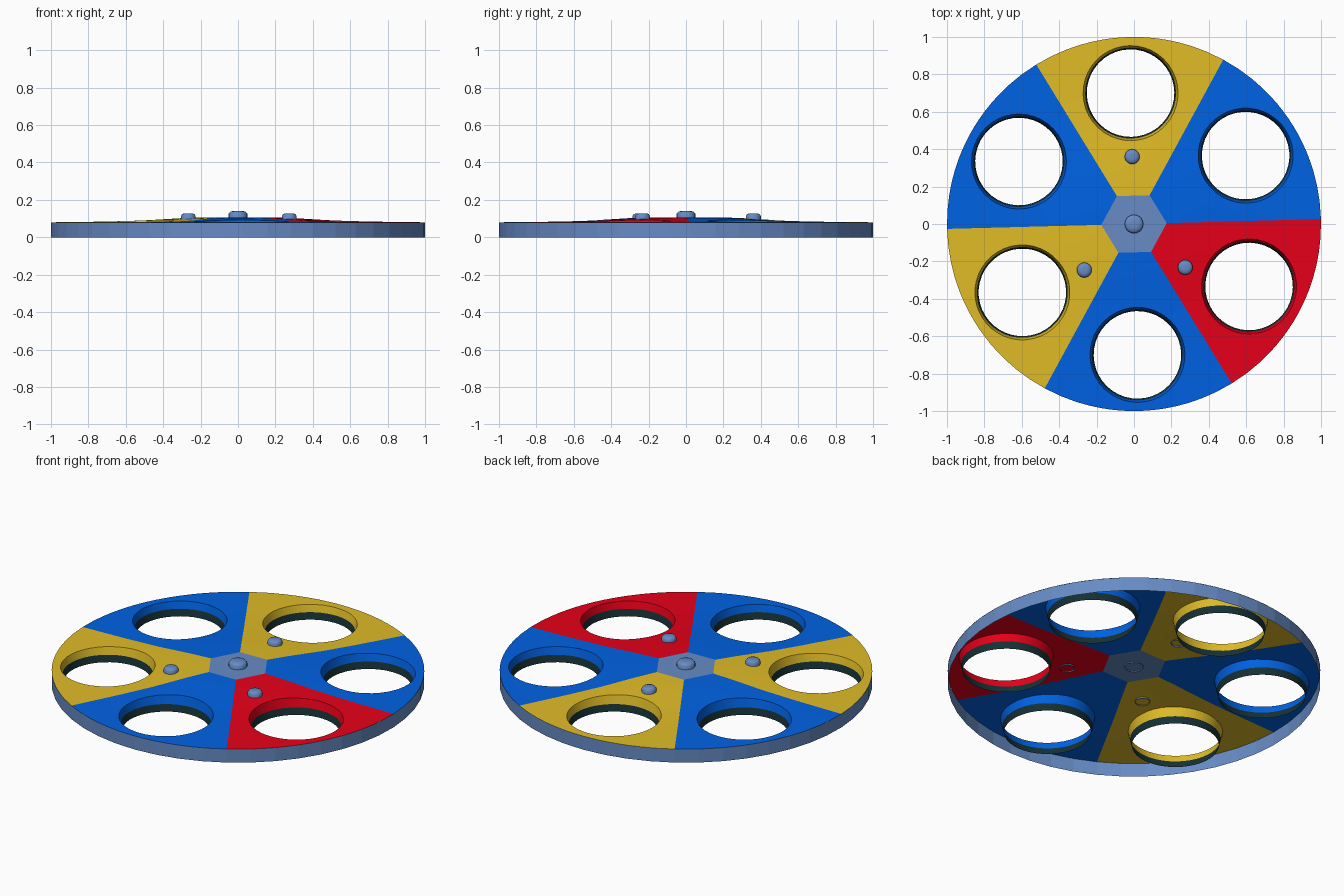
import bpy, bmesh, math
from math import cos, sin, radians, pi
from mathutils import Matrix, Vector

if "Cube" in bpy.data.objects:
    bpy.data.objects.remove(bpy.data.objects["Cube"])


def material(name, rgb):
    m = bpy.data.materials.new(name)
    m.diffuse_color = (*rgb, 1)
    m.use_nodes = True
    m.node_tree.nodes["Principled BSDF"].inputs["Base Color"].default_value = m.diffuse_color
    return m


STEEL = material("steel_blue", (0.135, 0.26, 0.56))
YELLOW = material("mustard_yellow", (0.75, 0.50, 0.02))
BLUE = material("bright_blue", (0.0, 0.122, 0.77))
RED = material("red", (0.80, 0.0, 0.01))
DARK = material("dark_slate", (0.008, 0.03, 0.035))

HUB = 0.175          # hub hexagon corner radius
HOLE = 0.70          # distance of hole centre from the hub
TURN = 1.5           # slight turn of the whole disc in degrees
DOME = [(HUB, 0.107), (0.3, 0.1025), (0.5, 0.09), (0.7, 0.084), (1.0, 0.08)]


def dome(r):
    """Height of the domed top at radius r."""
    if r <= HUB:
        return DOME[0][1]
    for (r0, z0), (r1, z1) in zip(DOME, DOME[1:]):
        if r <= r1:
            return z0 + (z1 - z0) * (r - r0) / (r1 - r0)
    return DOME[-1][1]


def finish(name, bm, mats, angle=30):
    mesh = bpy.data.meshes.new(name)
    bm.to_mesh(mesh)
    bm.free()
    for m in mats:
        mesh.materials.append(m)
    ob = bpy.data.objects.new(name, mesh)
    bpy.context.collection.objects.link(ob)
    bpy.ops.object.select_all(action='DESELECT')
    ob.select_set(True)
    bpy.context.view_layer.objects.active = ob
    bpy.ops.object.shade_smooth_by_angle(angle=radians(angle))
    return ob


def bridge(bm, a, b, mat=0):
    n = len(a)
    for i in range(n):
        j = (i + 1) % n
        bm.faces.new((a[i], a[j], b[j], b[i])).material_index = mat


def ring(bm, r, z, n, cx=0, cy=0, turn=0):
    return [bm.verts.new((cx + r * cos(2 * pi * i / n + turn),
                          cy + r * sin(2 * pi * i / n + turn), z)) for i in range(n)]


def sector_outline(n):
    """Points on the wedge border, one along each ray from the hole centre."""
    pts = []
    for i in range(n):
        dx, dy = cos(2 * pi * i / n), sin(2 * pi * i / n)
        t = [-HOLE * dx + math.sqrt((HOLE * dx) ** 2 + 1 - HOLE ** 2)]   # rim
        if dx < 0:
            t.append((HUB * cos(pi / 6) - HOLE) / dx)                    # hub side
        for s in (1, -1):                                                # straight sides
            nx, ny = -sin(pi / 6), s * cos(pi / 6)
            if nx * dx + ny * dy > 1e-6:
                t.append(-nx * HOLE / (nx * dx + ny * dy))
        k = min(t)
        pts.append(Vector((HOLE + k * dx, k * dy)))
    for s in (1, -1):                                                    # true corners
        for r in (1, HUB):
            c = Vector((r * cos(pi / 6), s * r * sin(pi / 6)))
            a = math.atan2(c.y, c.x - HOLE)
            pts[round(a / (2 * pi) * n) % n] = c
    return pts


def sector(name, mat, angle):
    n, steps = 40, 4
    bm = bmesh.new()
    outer = sector_outline(n)
    inner = [Vector((HOLE + 0.254 * cos(2 * pi * i / n),
                     0.254 * sin(2 * pi * i / n))) for i in range(n)]
    loops = []
    for s in range(steps + 1):
        row = []
        for o, h in zip(outer, inner):
            p = o.lerp(h, s / steps)
            row.append(bm.verts.new((p.x, p.y, dome(p.length))))
        loops.append(row)
    # tapered hole wall: coloured above, dark below
    loops.append(ring(bm, 0.243, 0.04, n, HOLE))
    loops.append(ring(bm, 0.234, 0.0, n, HOLE))
    for k in range(len(loops) - 1):
        bridge(bm, loops[k], loops[k + 1], 1 if k == len(loops) - 2 else 0)
    bm.transform(Matrix.Rotation(radians(angle), 4, 'Z'))
    finish(name, bm, [mat, DARK])


# six coloured wedges
for i, (label, mat) in enumerate([("blue", BLUE), ("yellow", YELLOW), ("blue", BLUE),
                                  ("yellow", YELLOW), ("blue", BLUE), ("red", RED)]):
    sector(f"{label}_sector_{i + 1}", mat, 30 + TURN + 60 * i)

# outer rim wall with flat facets, open below
bm = bmesh.new()
bridge(bm, ring(bm, 1, 0, 48, turn=radians(TURN)), ring(bm, 1, 0.08, 48, turn=radians(TURN)))
finish("rim_wall", bm, [STEEL], 1)

# hexagonal hub plate
bm = bmesh.new()
bm.faces.new(ring(bm, HUB, dome(0), 6, turn=radians(TURN)))
finish("hub_plate", bm, [STEEL])


# round studs with softly rounded tops
def stud(name, x, y, r, z0, z1):
    bm = bmesh.new()
    rows = [ring(bm, rr, z, 20, x, y) for rr, z in
            ((r, z0), (r, z1 - 0.014), (r * 0.8, z1 - 0.003), (r * 0.4, z1))]
    for a, b in zip(rows, rows[1:]):
        bridge(bm, a, b)
    bm.faces.new(rows[-1])
    finish(name, bm, [STEEL], 50)


stud("hub_stud", 0, 0, 0.05, 0.10, 0.141)
for i, (x, y) in enumerate([(-0.01, 0.36), (-0.266, -0.246), (0.274, -0.232)]):
    stud(f"small_stud_{i + 1}", x, y, 0.04, 0.092, 0.128)
